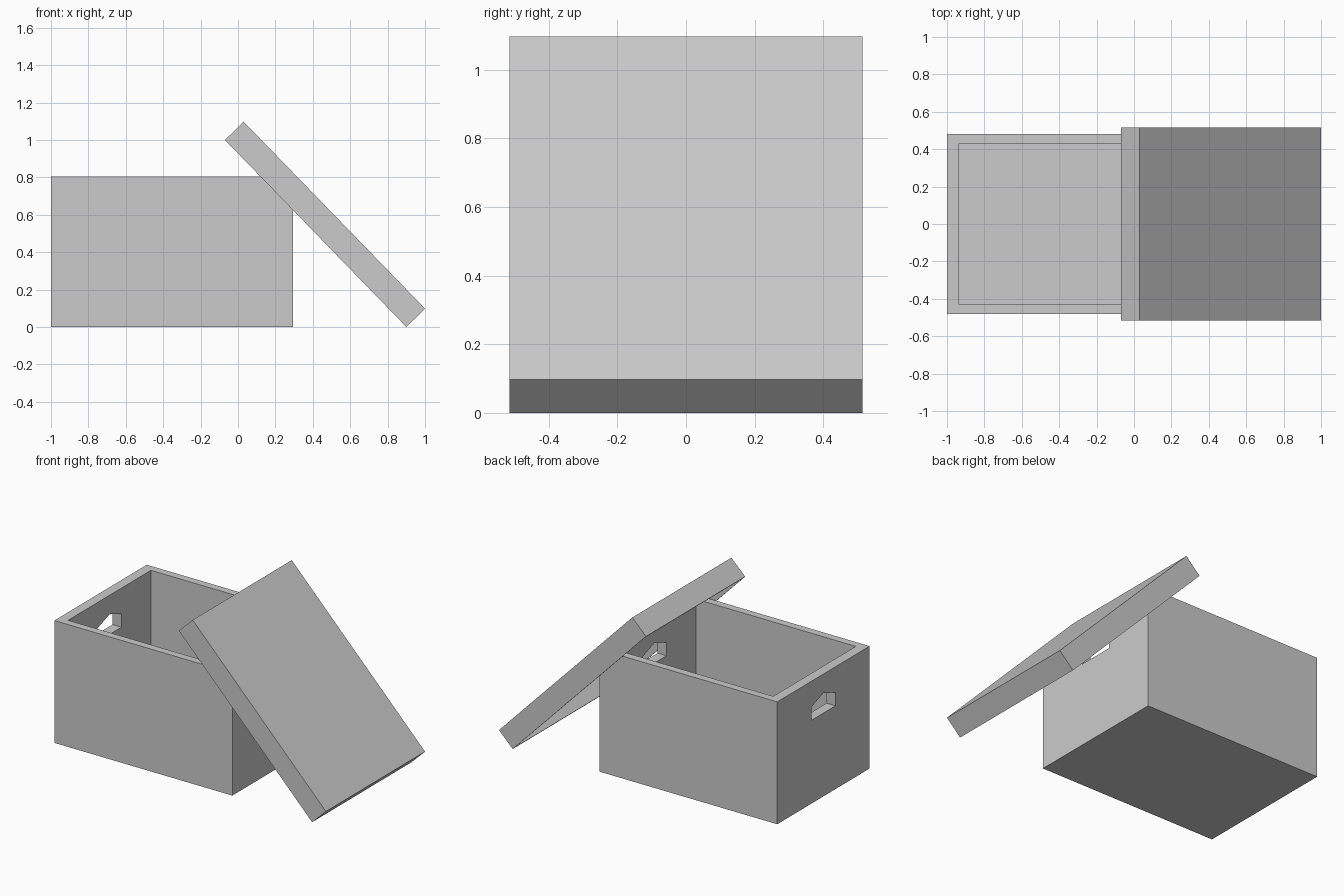
import bpy, bmesh
from math import atan2, cos, sin
from mathutils import Vector

if "Cube" in bpy.data.objects:
    bpy.data.objects.remove(bpy.data.objects["Cube"])


def finish(name, bm):
    bmesh.ops.recalc_face_normals(bm, faces=bm.faces)
    me = bpy.data.meshes.new(name)
    bm.to_mesh(me)
    bm.free()
    ob = bpy.data.objects.new(name, me)
    bpy.context.collection.objects.link(ob)
    return ob


def prism(bm, points, offset):
    face = bm.faces.new([bm.verts.new(p) for p in points])
    ext = bmesh.ops.extrude_face_region(bm, geom=[face])["geom"]
    verts = [g for g in ext if isinstance(g, bmesh.types.BMVert)]
    bmesh.ops.translate(bm, vec=offset, verts=verts)
    return next(g for g in ext if isinstance(g, bmesh.types.BMFace))


def open_tray(name, size, wall_x, wall_y, floor):
    """Open-topped tray centred in x and y, standing on z = 0."""
    hx, hy, h = size[0] / 2, size[1] / 2, size[2]
    bm = bmesh.new()
    base = [(-hx, -hy, 0), (hx, -hy, 0), (hx, hy, 0), (-hx, hy, 0)]
    top = prism(bm, base, (0, 0, h))
    # inset the rim, then push the inside down
    inner = bmesh.ops.extrude_face_region(bm, geom=[top])["geom"]
    bm.faces.remove(top) if top.is_valid else None
    face = next(g for g in inner if isinstance(g, bmesh.types.BMFace))
    bmesh.ops.scale(bm, vec=(1 - wall_x / hx, 1 - wall_y / hy, 1), verts=face.verts)
    cavity = bmesh.ops.extrude_face_region(bm, geom=[face])["geom"]
    bm.faces.remove(face) if face.is_valid else None
    verts = [g for g in cavity if isinstance(g, bmesh.types.BMVert)]
    bmesh.ops.translate(bm, vec=(0, 0, floor - h), verts=verts)
    return finish(name, bm)


# storage box
box = open_tray("box", (1.295, 0.96, 0.805), 0.065, 0.05, 0.05)
box.location.x = -0.3525

# hand holes through both end walls
bm = bmesh.new()
profile = [(-0.125, 0.548), (0.125, 0.548), (0.125, 0.635), (0, 0.68), (-0.125, 0.635)]
prism(bm, [(-1.2, y, z) for y, z in profile], (1.7, 0, 0))
cutter = finish("hand_hole_cutter", bm)
cutter.hide_render = True
cutter.display_type = 'WIRE'
cut = box.modifiers.new("hand_holes", 'BOOLEAN')
cut.operation = 'DIFFERENCE'
cut.solver = 'EXACT'
cut.object = cutter

# lid: shallow tray turned over and leaned against the box
depth = 0.14
lid = open_tray("lid", (1.393, 1.03, depth), 0.014, 0.01, 0.012)
tilt = atan2(1.0, 0.97)
normal = Vector((sin(tilt), 0, cos(tilt)))
lid.rotation_euler = (0, tilt + 3.14159265, 0)
lid.location = Vector((0.415, 0, 0.5)) + normal * depth
